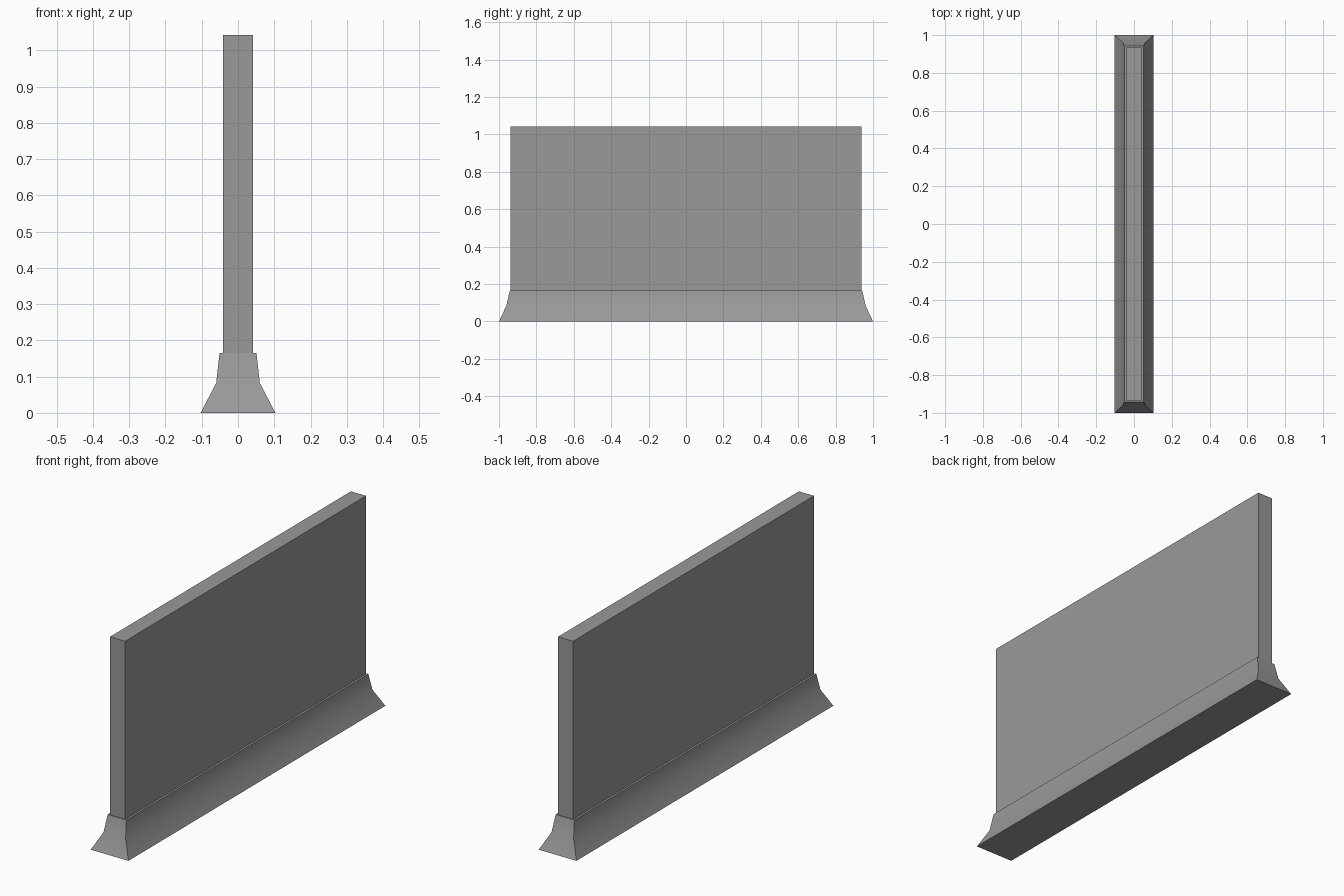
import bpy, bmesh

if "Cube" in bpy.data.objects:
    bpy.data.objects.remove(bpy.data.objects["Cube"])

# Dark grey shared by both parts
grey = bpy.data.materials.new("dark_grey")
grey.diffuse_color = (0.32, 0.32, 0.32, 1.0)
grey.use_nodes = True
grey.node_tree.nodes["Principled BSDF"].inputs["Base Color"].default_value = grey.diffuse_color


def stacked_rectangles(name, levels):
    """Closed solid lofted through (half_x, half_y, z) rectangles."""
    bm = bmesh.new()
    rings = [[bm.verts.new((sx * hx, sy * hy, z))
              for sx, sy in ((-1, -1), (1, -1), (1, 1), (-1, 1))]
             for hx, hy, z in levels]
    for low, high in zip(rings, rings[1:]):
        for i in range(4):
            j = (i + 1) % 4
            bm.faces.new((low[i], low[j], high[j], high[i]))
    bm.faces.new(rings[0][::-1])
    bm.faces.new(rings[-1])
    bmesh.ops.recalc_face_normals(bm, faces=bm.faces)
    mesh = bpy.data.meshes.new(name)
    bm.to_mesh(mesh)
    bm.free()
    mesh.materials.append(grey)
    obj = bpy.data.objects.new(name, mesh)
    bpy.context.collection.objects.link(obj)
    return obj


# Flared foot, softly shaded across its bend
base = stacked_rectangles("flared_base", [
    (0.103, 1.0, 0.0), (0.06, 0.961, 0.083), (0.051, 0.942, 0.165)])
bpy.ops.object.select_all(action='DESELECT')
base.select_set(True)
bpy.context.view_layer.objects.active = base
bpy.ops.object.shade_smooth_by_angle(angle=0.524)

# Upright slab
stacked_rectangles("wall_panel", [(0.041, 0.938, 0.165), (0.041, 0.938, 1.042)])
